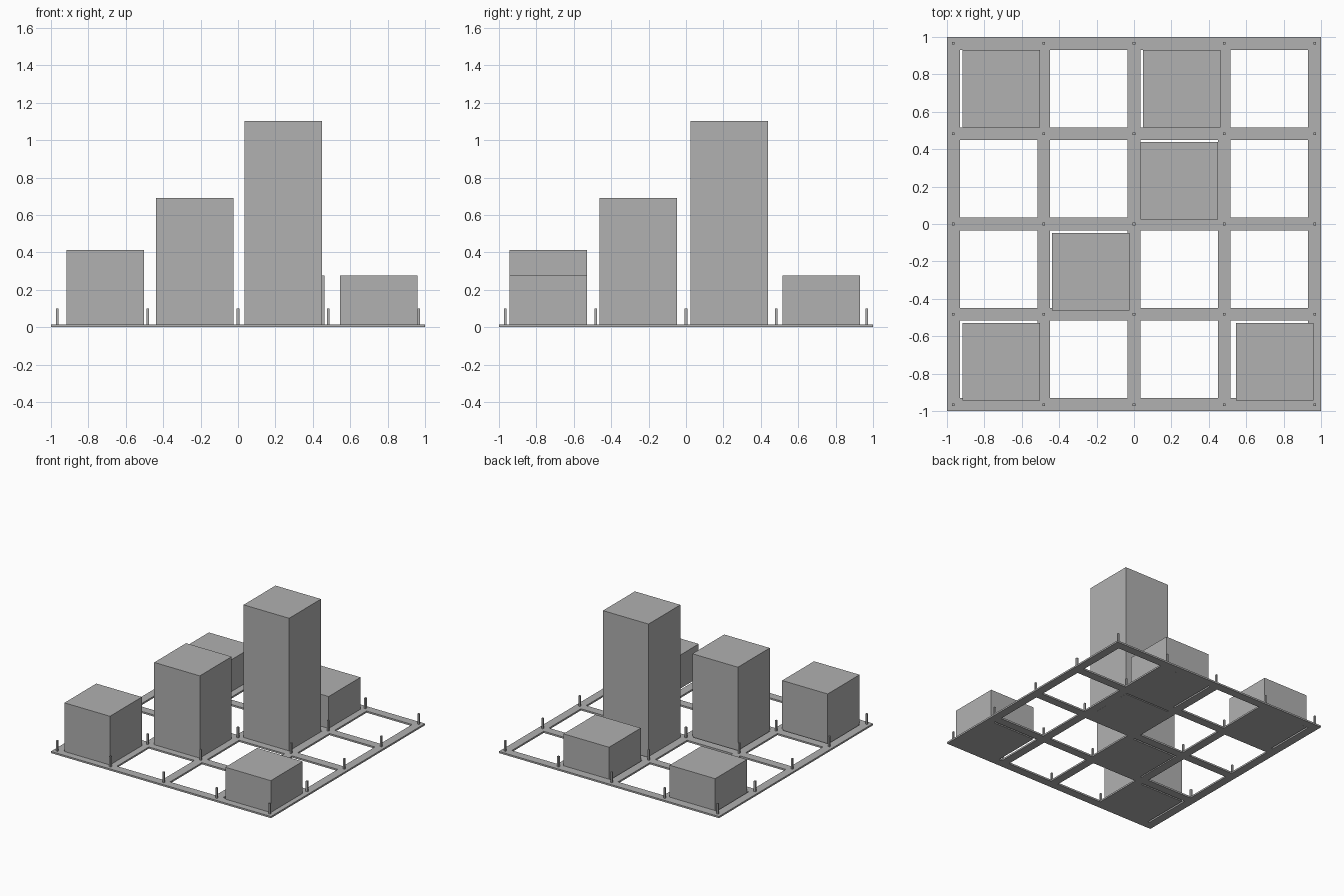
import bpy
import bmesh
from mathutils import Matrix, Vector

cube = bpy.data.objects.get("Cube")
if cube:
    bpy.data.objects.remove(cube, do_unlink=True)

U = 2 / 29            # one module: the width of a street
PITCH = 7 * U         # spacing between street centre lines
LINES = [i * PITCH for i in range(-2, 3)]
SLAB = 0.2 * U        # street thickness

grey = bpy.data.materials.new("concrete grey")
grey.use_nodes = True
colour = (0.44, 0.44, 0.44, 1)
grey.diffuse_color = colour
grey.node_tree.nodes["Principled BSDF"].inputs["Base Color"].default_value = colour


def finish(name, bm):
    bmesh.ops.recalc_face_normals(bm, faces=bm.faces)
    mesh = bpy.data.meshes.new(name)
    bm.to_mesh(mesh)
    bm.free()
    mesh.materials.append(grey)
    obj = bpy.data.objects.new(name, mesh)
    bpy.context.collection.objects.link(obj)
    return obj


def add_box(bm, x, y, width, height):
    """Square box standing on the ground, centred on x, y."""
    matrix = Matrix.Translation((x, y, height / 2)) @ Matrix.Diagonal((width, width, height, 1))
    bmesh.ops.create_cube(bm, size=1, matrix=matrix)


# Street grid: one slab with square openings for the plots
bm = bmesh.new()
edges = [c + s * U / 2 for c in LINES for s in (-1, 1)]
for i in range(len(edges) - 1):
    for j in range(len(edges) - 1):
        if i % 2 and j % 2:
            continue  # open plot
        corners = ((i, j), (i + 1, j), (i + 1, j + 1), (i, j + 1))
        bm.faces.new([bm.verts.new((edges[a], edges[b], 0)) for a, b in corners])
bmesh.ops.remove_doubles(bm, verts=bm.verts, dist=0.0001)
top = bmesh.ops.extrude_face_region(bm, geom=bm.faces[:])
bmesh.ops.translate(bm, vec=Vector((0, 0, SLAB)),
                    verts=[v for v in top["geom"] if isinstance(v, bmesh.types.BMVert)])
finish("street_grid", bm)

# Lamp posts at every crossing
bm = bmesh.new()
for x in LINES:
    for y in LINES:
        add_box(bm, x, y, 0.2 * U, 0.1)
finish("street_posts", bm)

# Buildings: name, centre x, centre y, height in modules
buildings = (
    ("front_right_block", -0.71, -0.737, 6),
    ("front_left_block", 0.752, -0.737, 4),
    ("middle_block", -0.231, -0.255, 10),
    ("tower", 0.241, 0.231, 16),
    ("back_right_block", -0.71, 0.724, 4),
    ("back_left_block", 0.255, 0.724, 4),
)
for name, x, y, floors in buildings:
    bm = bmesh.new()
    add_box(bm, x, y, 6 * U, floors * U)
    finish(name, bm)
